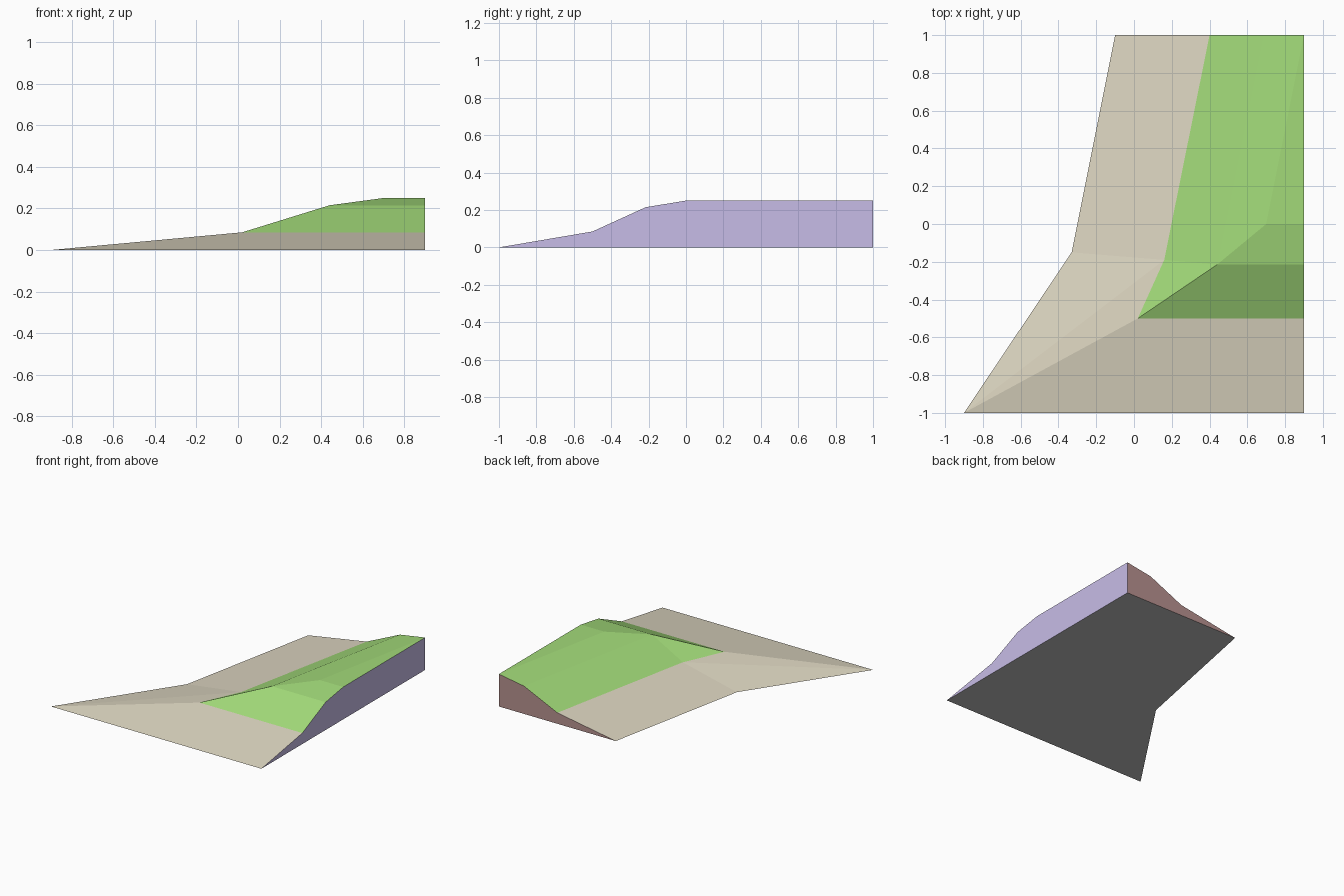
import bpy

cube = bpy.data.objects.get("Cube")
if cube:
    bpy.data.objects.remove(cube, do_unlink=True)


def material(name, rgb):
    mat = bpy.data.materials.new(name)
    mat.use_nodes = True
    color = (*rgb, 1)
    mat.diffuse_color = color
    mat.node_tree.nodes["Principled BSDF"].inputs["Base Color"].default_value = color
    return mat


sand = material("sand", (0.72, 0.67, 0.53))
grass = material("grass green", (0.36, 0.70, 0.19))
lavender = material("lavender", (0.64, 0.56, 0.89))
clay = material("dusty red", (0.475, 0.287, 0.277))
grey = material("light grey", (0.52, 0.52, 0.52))


def part(name, mat, faces):
    """Flat-faced object from polygons, sharing coincident corners."""
    points = list(dict.fromkeys(p for face in faces for p in face))
    mesh = bpy.data.meshes.new(name)
    mesh.from_pydata(points, [], [[points.index(p) for p in f] for f in faces])
    mesh.materials.append(mat)
    obj = bpy.data.objects.new(name, mesh)
    bpy.context.collection.objects.link(obj)
    return obj


SIDE, BACK = 0.9, 1.0


def contour(z, corner, bend, back_x):
    """One height line: side end, corner, optional bend, back end."""
    return {"side": (SIDE, corner[1], z), "corner": (*corner, z),
            "bend": (*bend, z) if bend else None, "back": (back_x, BACK, z)}


# Height lines from the ground up to the plateau
foot = contour(0, (-SIDE, -BACK), (-0.33, -0.15), -0.1)
shore = contour(0.085, (0.02, -0.5), (0.16, -0.19), 0.4)
brow = contour(0.215, (0.44, -0.215), None, 0.685)
crest = contour(0.25, (0.7, 0), None, SIDE)
levels = [foot, shore, brow, crest]


def front_strip(low, high):
    return [low["side"], high["side"], high["corner"], low["corner"]]


# Sandy lower slope
part("sand_slope", sand, [
    front_strip(foot, shore),
    [foot["corner"], shore["corner"], shore["bend"]],
    [foot["corner"], shore["bend"], foot["bend"]],
    [foot["bend"], shore["bend"], shore["back"], foot["back"]],
])

# Grassy bank
part("grass_bank", grass, [
    front_strip(shore, brow),
    [shore["corner"], brow["corner"], shore["bend"]],
    [shore["bend"], brow["corner"], brow["back"], shore["back"]],
])

# Rounded top and plateau
part("grass_top", grass, [
    front_strip(brow, crest),
    [brow["corner"], crest["corner"], crest["back"], brow["back"]],
    [crest["side"], crest["back"], crest["corner"]],
])

# Cut walls and underside
base_corner = (SIDE, BACK, 0)
part("side_wall", lavender,
     [[base_corner, crest["back"]] + [lv["side"] for lv in reversed(levels)]])
part("back_wall", clay, [[base_corner] + [lv["back"] for lv in levels]])
part("underside", grey,
     [[foot["side"], foot["corner"], foot["bend"], foot["back"], base_corner]])
